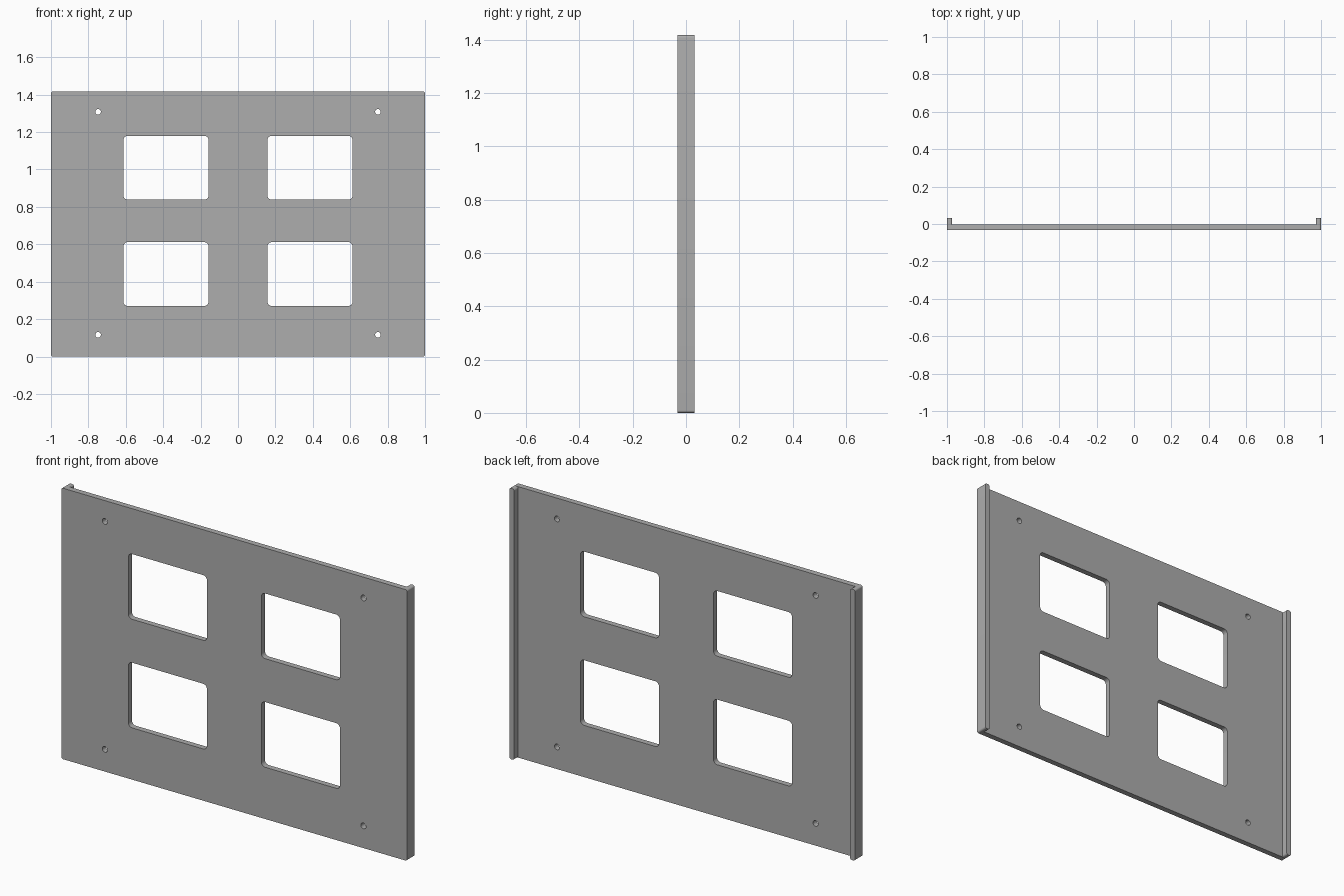
import bpy
from math import sin, cos, pi, radians
from mathutils import Matrix

cube = bpy.data.objects.get("Cube")
if cube:
    bpy.data.objects.remove(cube, do_unlink=True)

HEIGHT = 1.417
MID = HEIGHT / 2
BACK, FRONT, STEP = 0.032, -0.032, -0.002   # depth of flange tip, panel face, panel rear
FLANGE = 0.028

grey = bpy.data.materials.new("panel grey")
grey.use_nodes = True
grey.diffuse_color = (0.42, 0.42, 0.42, 1)
grey.node_tree.nodes["Principled BSDF"].inputs["Base Color"].default_value = (0.42, 0.42, 0.42, 1)


def rounded_rect(cx, cz, w, h, r, steps=6):
    """Closed outline of a rectangle with rounded corners."""
    points = []
    for i, (sx, sz) in enumerate([(1, 1), (-1, 1), (-1, -1), (1, -1)]):
        for k in range(steps + 1):
            a = (i + k / steps) * pi / 2
            points.append((cx + sx * (w / 2 - r) + r * cos(a),
                           cz + sz * (h / 2 - r) + r * sin(a)))
    return points


def circle(cx, cz, r, n=24):
    return [(cx + r * cos(2 * pi * k / n), cz + r * sin(2 * pi * k / n)) for k in range(n)]


def extruded(name, outlines, y0, y1):
    """Solid sheet from an outline and its openings, standing upright."""
    curve = bpy.data.curves.new(name, "CURVE")
    curve.dimensions = "2D"
    curve.fill_mode = "BOTH"
    curve.extrude = (y1 - y0) / 2
    for points in outlines:
        spline = curve.splines.new("POLY")
        spline.points.add(len(points) - 1)
        for p, (x, z) in zip(spline.points, points):
            p.co = (x, z, 0, 1)
        spline.use_cyclic_u = True
    temp = bpy.data.objects.new(name + " outline", curve)
    bpy.context.collection.objects.link(temp)
    graph = bpy.context.evaluated_depsgraph_get()
    mesh = bpy.data.meshes.new_from_object(temp.evaluated_get(graph))
    bpy.data.objects.remove(temp, do_unlink=True)
    mesh.transform(Matrix.Translation((0, (y0 + y1) / 2, 0)) @ Matrix.Rotation(pi / 2, 4, "X"))
    mesh.name = name
    mesh.materials.clear()
    mesh.materials.append(grey)
    obj = bpy.data.objects.new(name, mesh)
    bpy.context.collection.objects.link(obj)
    bpy.ops.object.select_all(action="DESELECT")
    obj.select_set(True)
    bpy.context.view_layer.objects.active = obj
    bpy.ops.object.mode_set(mode="EDIT")
    bpy.ops.mesh.select_all(action="SELECT")
    bpy.ops.mesh.remove_doubles(threshold=0.0001)
    bpy.ops.mesh.normals_make_consistent(inside=False)
    bpy.ops.object.mode_set(mode="OBJECT")
    bpy.ops.object.shade_smooth_by_angle(angle=radians(30))
    return obj


# Panel with four windows and four screw holes
outlines = [rounded_rect(0, MID, 2, HEIGHT, 0.01)]
for sx in (-1, 1):
    for sz in (-1, 1):
        outlines.append(rounded_rect(sx * 0.385, 0.725 + sz * 0.284, 0.455, 0.341, 0.022))
        outlines.append(circle(sx * 0.748, 0.712 + sz * 0.596, 0.015))
extruded("panel", outlines, FRONT, STEP)

# Side flanges standing off the rear
for side, sx in (("left", 1), ("right", -1)):
    strip = rounded_rect(sx * (1 - FLANGE / 2), MID, FLANGE, HEIGHT, 0.01)
    extruded(side + "_flange", [strip], STEP, BACK)
